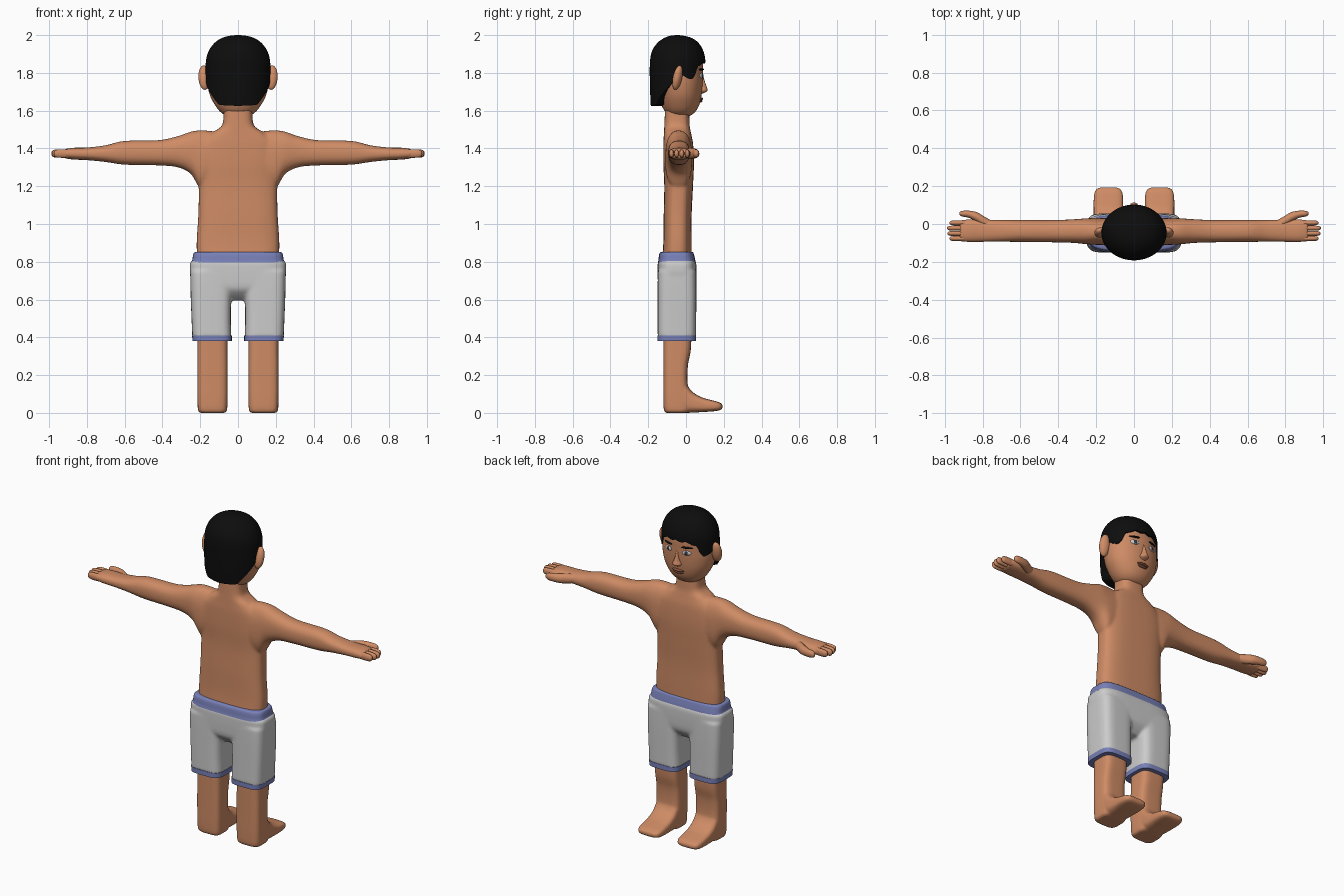
import bpy, bmesh
from math import sin, cos, pi, radians, copysign
from mathutils import Matrix

if "Cube" in bpy.data.objects:
    bpy.data.objects.remove(bpy.data.objects["Cube"])


def material(name, rgb):
    m = bpy.data.materials.new(name)
    m.diffuse_color = (*rgb, 1)
    m.use_nodes = True
    m.node_tree.nodes["Principled BSDF"].inputs["Base Color"].default_value = m.diffuse_color
    return m


SKIN = material("skin", (0.62, 0.26, 0.13))
BLACK = material("black", (0.004, 0.004, 0.004))
WHITE = material("white", (0.62, 0.62, 0.62))
BLUE = material("blue", (0.19, 0.22, 0.48))
LIP = material("lip", (0.25, 0.09, 0.05))
IRIS = material("iris", (0.03, 0.04, 0.06))


def smooth(rows, steps=5):
    """Catmull-Rom resampling of a list of number rows."""
    out = []
    for i in range(len(rows) - 1):
        p0, p1, p2, p3 = (rows[min(max(i + k, 0), len(rows) - 1)] for k in (-1, 0, 1, 2))
        for s in range(steps):
            t = s / steps
            out.append([0.5 * (2 * b + (c - a) * t + (2 * a - 5 * b + 4 * c - d) * t * t
                               + (3 * b - a - 3 * c + d) * t ** 3)
                        for a, b, c, d in zip(p0, p1, p2, p3)])
    return out + [list(rows[-1])]


def section(axis, row, exp, n):
    """Superellipse across an axis; row = position, u low/high, v low/high."""
    p, u0, u1, v0, v1 = row
    ring = []
    for i in range(n):
        a = 2 * pi * i / n
        c, s = cos(a), sin(a)
        u = (u0 + u1) / 2 + (u1 - u0) / 2 * copysign(abs(c) ** (2 / exp), c)
        v = (v0 + v1) / 2 + (v1 - v0) / 2 * copysign(abs(s) ** (2 / exp), s)
        ring.append({"x": (p, u, v), "y": (u, p, v), "z": (u, v, p)}[axis])
    return ring


def skin_rings(bm, rings):
    loops = [[bm.verts.new(co) for co in r] for r in rings]
    n = len(loops[0])
    for a, b in zip(loops, loops[1:]):
        for i in range(n):
            bm.faces.new((a[i], a[(i + 1) % n], b[(i + 1) % n], b[i]))
    bm.faces.new(loops[0])
    bm.faces.new(loops[-1])


def loft(bm, axis, rows, exp=2, n=32, steps=5, flip=1):
    rings = [section(axis, r, exp, n) for r in smooth(rows, steps)]
    skin_rings(bm, [[(flip * x, y, z) for x, y, z in r] for r in rings])


def finish(name, bm, mat, mirror=False, voxel=0, relax=6):
    bmesh.ops.recalc_face_normals(bm, faces=bm.faces)
    me = bpy.data.meshes.new(name)
    bm.to_mesh(me)
    bm.free()
    me.materials.append(mat)
    ob = bpy.data.objects.new(name, me)
    bpy.context.collection.objects.link(ob)
    if voxel:
        me.polygons.foreach_set("use_smooth", [True] * len(me.polygons))
        r = ob.modifiers.new("blend", "REMESH")
        r.mode, r.voxel_size, r.use_smooth_shade = "VOXEL", voxel, True
        s = ob.modifiers.new("relax", "SMOOTH")
        s.factor, s.iterations = 0.5, relax
    else:
        bpy.ops.object.select_all(action="DESELECT")
        ob.select_set(True)
        bpy.context.view_layer.objects.active = ob
        bpy.ops.object.shade_smooth_by_angle(angle=radians(50))
    if mirror:
        ob.modifiers.new("mirror", "MIRROR")
    return ob


def ellipsoid(name, loc, size, mat, turn=0, tilt=0, mirror=True):
    bm = bmesh.new()
    bmesh.ops.create_uvsphere(bm, u_segments=24, v_segments=14, radius=1)
    bm.transform(Matrix.Translation(loc) @ Matrix.Rotation(radians(turn), 4, "Z")
                 @ Matrix.Rotation(radians(tilt), 4, "X") @ Matrix.Diagonal((*size, 1)))
    return finish(name, bm, mat, mirror)


def sym(rows):
    """(z, half width, y back, y front) -> full section rows."""
    return [(z, -w, w, b, f) for z, w, b, f in rows]


# Torso, neck and arms blended into one skin
bm = bmesh.new()
loft(bm, "z", sym([(.78, .215, -.13, .03), (.9, .219, -.12, .03), (1.05, .21, -.118, .03),
                   (1.2, .208, -.115, .037), (1.32, .215, -.12, .042), (1.42, .2, -.12, .038),
                   (1.475, .15, -.117, .028), (1.515, .09, -.115, .02), (1.56, .077, -.113, .018),
                   (1.63, .077, -.11, .015)]), exp=3, n=48)
ARM = [(.08, -.1, .03, 1.22, 1.48), (.14, -.11, .03, 1.2, 1.492), (.2, -.11, .032, 1.19, 1.496),
       (.25, -.107, .03, 1.265, 1.489), (.32, -.1, .025, 1.3, 1.465), (.42, -.097, .021, 1.31, 1.444),
       (.6, -.095, .021, 1.314, 1.44), (.7, -.094, .021, 1.328, 1.417), (.8, -.095, .023, 1.338, 1.405),
       (.87, -.096, .025, 1.341, 1.404), (.92, -.092, .02, 1.348, 1.397)]
for side in (1, -1):
    loft(bm, "x", ARM, exp=2.4, flip=side)
finish("upper_body", bm, SKIN, voxel=.007, relax=10)

# Fingers and thumb
bm = bmesh.new()
for y, tip in ((.006, .975), (-.022, .988), (-.05, .985), (-.077, .975)):
    loft(bm, "x", [(x, y - r, y + r, 1.373 - r * 1.7, 1.373 + r * 1.7) for x, r in
                   ((.87, .012), (.92, .0135), (tip - .02, .0125), (tip - .005, .009), (tip, .002))], n=14)
loft(bm, "x", [(x, y - r, y + r, 1.373 - h, 1.373 + h) for x, y, r, h in
               ((.74, -.01, .02, .02), (.79, .012, .027, .028), (.83, .036, .026, .028), (.87, .051, .019, .024),
                (.9, .054, .016, .022), (.917, .055, .011, .015), (.923, .055, .002, .003))], n=16)
finish("fingers", bm, SKIN, mirror=True)

# Lower legs with feet
bm = bmesh.new()
loft(bm, "z", [(z, .055 + i, .215 - i, b, f) for z, i, b, f in
               ((.0, .015, -.105, .0), (.015, .003, -.117, .02), (.08, 0, -.12, .02), (.16, 0, -.12, .008),
                (.25, 0, -.12, .01), (.33, 0, -.12, .025), (.44, 0, -.12, .03))], exp=4, n=40)
loft(bm, "y", [(y, .057 + i, .213 - i, lo, hi) for y, i, lo, hi in
               ((-.09, 0, 0, .2), (-.01, 0, 0, .165), (.03, 0, .001, .115), (.08, 0, .004, .084),
                (.13, 0, .007, .069), (.165, .004, .011, .06), (.185, .015, .017, .051),
                (.194, .035, .026, .042))], exp=3.5, n=40)
finish("leg_and_foot", bm, SKIN, mirror=True, voxel=.007)

# Shorts: hip block and two leg tubes with a rounded crotch arch
HIP = [(.595, .05, -.085, .0), (.625, .1, -.12, .03), (.66, .2, -.145, .05), (.72, .25, -.15, .055),
       (.78, .255, -.15, .055), (.797, .252, -.149, .053), (.81, .237, -.142, .047)]
LEG = [(.4, .035, .242, -.15, .053), (.5, .038, .246, -.15, .054), (.6, .036, .25, -.15, .055),
       (.68, .03, .252, -.15, .055), (.75, .02, .253, -.149, .054)]
bm = bmesh.new()
loft(bm, "z", sym(HIP), exp=4, n=56)
for side in (1, -1):
    loft(bm, "z", LEG, exp=4, n=40, flip=side)
finish("shorts", bm, WHITE, voxel=.008, relax=6)

# Waistband and leg hems
bm = bmesh.new()
loft(bm, "z", sym([(.795, .248, -.149, .051), (.81, .242, -.146, .049), (.835, .238, -.143, .043),
                   (.848, .233, -.138, .039), (.852, .222, -.13, .034)]), exp=4, n=56)
finish("waistband", bm, BLUE)
bm = bmesh.new()
loft(bm, "z", [(.38, .033, .241, -.151, .054), (.41, .033, .243, -.151, .054)], exp=4, n=40, steps=1)
finish("leg_hem", bm, BLUE, mirror=True)

# Head
HEAD = [(1.568, .03, -.06, .0), (1.575, .065, -.085, .025), (1.595, .095, -.11, .05), (1.63, .122, -.13, .07),
        (1.68, .148, -.145, .082), (1.74, .162, -.16, .088), (1.8, .164, -.175, .09), (1.86, .162, -.18, .09),
        (1.91, .146, -.17, .075), (1.95, .115, -.145, .045), (1.98, .06, -.1, .0)]
bm = bmesh.new()
loft(bm, "z", sym(HEAD), exp=2.1, n=48)
finish("head", bm, SKIN)

# Hair cap: runs from the crown down to a hairline that changes around the head
CAP = smooth([(1.62, .17, -.186, .1), (1.7, .172, -.19, .1), (1.8, .172, -.192, .1), (1.87, .169, -.19, .102),
              (1.92, .153, -.178, .09), (1.96, .123, -.15, .065), (1.985, .085, -.115, .03),
              (1.997, .04, -.08, -.015), (2.0, .004, -.05, -.042)], 6)
LINE = [(0, 1.86), (10, 1.85), (22, 1.858), (34, 1.84), (43, 1.835), (50, 1.785), (58, 1.765), (70, 1.775),
        (80, 1.79), (100, 1.75), (115, 1.71), (130, 1.67), (144, 1.63), (180, 1.625)]


def lookup(table, x):
    for a, b in zip(table, table[1:]):
        if x <= b[0]:
            t = (x - a[0]) / (b[0] - a[0])
            return [p + (q - p) * t for p, q in zip(a, b)]
    return table[-1]


rings = []
STEPS = 28
for j in range(STEPS + 2):
    ring = []
    for i in range(96):
        a = 2 * pi * i / 96
        low = lookup(LINE, min(i, 96 - i) * 3.75)[1]
        t = min(j / STEPS, 1)
        z = 2 - (2 - low) * t ** 2 if t < .5 else 2 - (2 - low) * (.25 + (t - .5) * 1.5)
        _, w, b, f = lookup(CAP, z)
        k = 1 if j <= STEPS else .6
        ring.append((k * w * sin(a), (b + f) / 2 + k * (f - b) / 2 * cos(a), z))
    rings.append(ring)
bm = bmesh.new()
skin_rings(bm, rings)
finish("hair", bm, BLACK)

# Ears
ellipsoid("ear", (.178, -.045, 1.775), (.032, .024, .066), SKIN, turn=-15, tilt=-12)

# Nose
bm = bmesh.new()
loft(bm, "z", sym([(1.69, .008, .05, .085), (1.697, .022, .05, .103), (1.708, .028, .05, .114),
                   (1.73, .018, .05, .108), (1.76, .012, .05, .098), (1.8, .01, .05, .088)]), n=20)
finish("nose", bm, SKIN)

# Eyes, brows and mouth
ellipsoid("eye_white", (.062, .08, 1.785), (.027, .008, .014), WHITE, turn=-22)
ellipsoid("iris", (.061, .086, 1.785), (.011, .005, .012), IRIS, turn=-22)
ellipsoid("eyebrow", (.065, .079, 1.818), (.034, .01, .006), BLACK, turn=-24)
ellipsoid("upper_lip", (0, .076, 1.663), (.04, .015, .008), LIP, mirror=False)
ellipsoid("lower_lip", (0, .072, 1.65), (.033, .015, .008), LIP, mirror=False)
